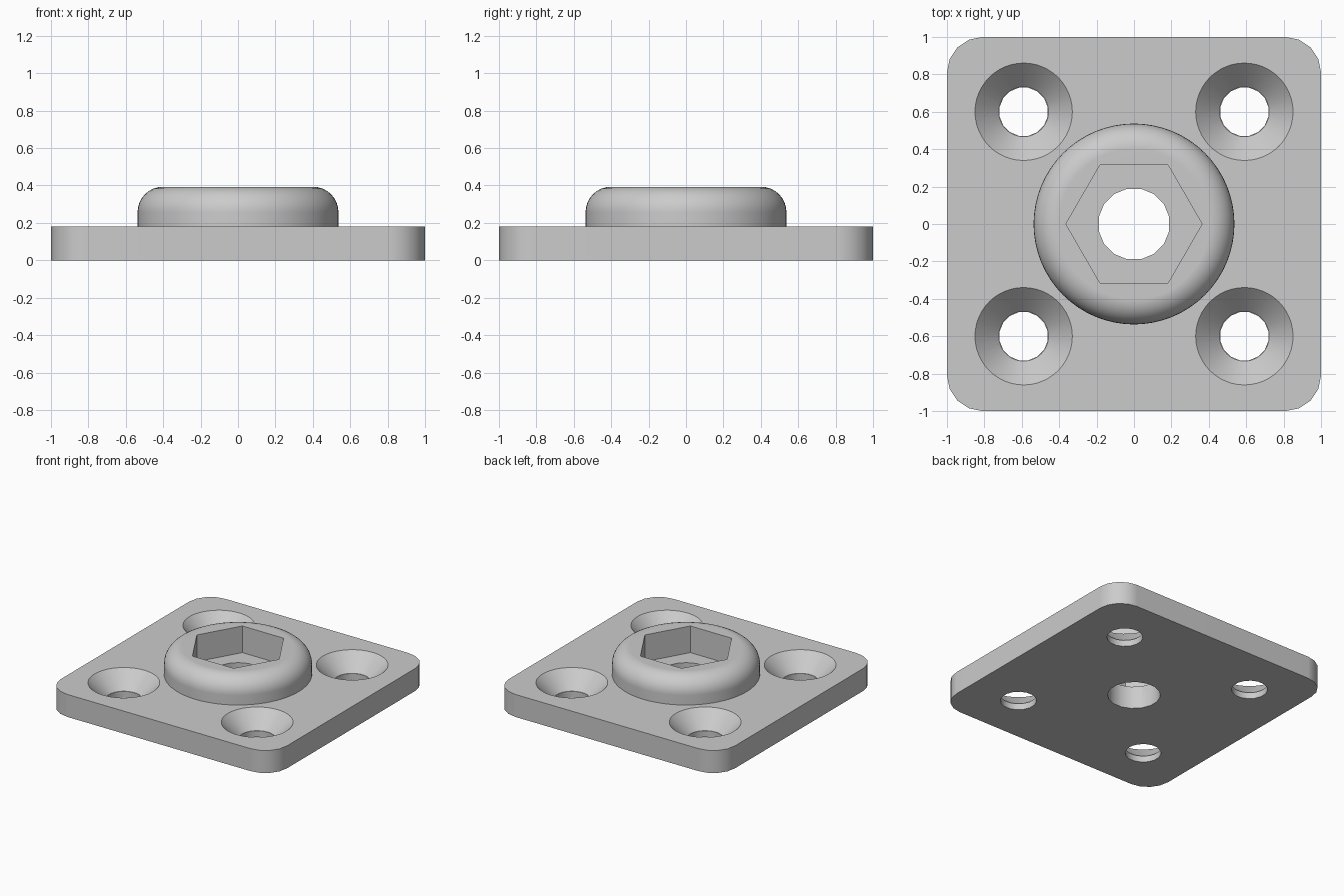
import bpy, bmesh, math

cube = bpy.data.objects.get("Cube")
if cube:
    bpy.data.objects.remove(cube, do_unlink=True)

PLATE_Z, TOP_Z = 0.18, 0.393

grey = bpy.data.materials.new("plain grey")
grey.use_nodes = True
colour = (0.6, 0.6, 0.6, 1)
grey.diffuse_color = colour
grey.node_tree.nodes["Principled BSDF"].inputs["Base Color"].default_value = colour


def prism(name, sides, r_low, r_high, z0, z1, x=0, y=0, turn=0):
    """Upright prism or cone frustum between two heights."""
    bpy.ops.mesh.primitive_cone_add(vertices=sides, radius1=r_low, radius2=r_high,
                                    depth=z1 - z0, location=(x, y, (z0 + z1) / 2),
                                    rotation=(0, 0, turn))
    ob = bpy.context.object
    ob.name = name
    ob.data.materials.append(grey)
    return ob


def bevel(ob, pick, width, segments):
    """Round the edges chosen by pick."""
    bm = bmesh.new()
    bm.from_mesh(ob.data)
    bmesh.ops.bevel(bm, geom=[e for e in bm.edges if pick(e)], offset=width,
                    offset_type='OFFSET', segments=segments, profile=0.5,
                    affect='EDGES', clamp_overlap=True)
    bm.to_mesh(ob.data)
    bm.free()


def cut(ob, cutter):
    """Subtract a cutter and discard it."""
    cutter.hide_render = True
    mod = ob.modifiers.new("cut", 'BOOLEAN')
    mod.operation, mod.solver, mod.object = 'DIFFERENCE', 'EXACT', cutter
    bpy.context.view_layer.objects.active = ob
    bpy.ops.object.modifier_apply(modifier=mod.name)
    bpy.data.objects.remove(cutter, do_unlink=True)


def finish(ob):
    """Smooth the curved faces and keep the flats clean."""
    bpy.ops.object.select_all(action='DESELECT')
    ob.select_set(True)
    bpy.context.view_layer.objects.active = ob
    bpy.ops.object.shade_smooth_by_angle(angle=math.radians(30))
    mod = ob.modifiers.new("clean flats", 'WEIGHTED_NORMAL')
    mod.keep_sharp = True


# Base plate with rounded corners
bpy.ops.mesh.primitive_cube_add(size=2, location=(0, 0, PLATE_Z / 2))
plate = bpy.context.object
plate.name = "base_plate"
plate.scale.z = PLATE_Z / 2
bpy.ops.object.transform_apply(location=True, rotation=False, scale=True)
plate.data.materials.append(grey)
bevel(plate, lambda e: abs(e.verts[0].co.z - e.verts[1].co.z) > 0.1, 0.19, 4)

# Countersunk screw holes and the central bore
half_step = math.pi / 16
for x in (-0.59, 0.59):
    for y in (-0.6, 0.6):
        cut(plate, prism("bore_cutter", 16, 0.131, 0.131, -0.1, 0.1, x, y, half_step))
        cut(plate, prism("countersink_cutter", 48, 0.133, 0.28, 0.05, 0.2, x, y))
cut(plate, prism("centre_cutter", 16, 0.192, 0.192, -0.1, 0.3, turn=half_step))
finish(plate)

# Round boss with a filleted rim and hexagonal pocket, seated in the plate
boss = prism("round_boss", 64, 0.537, 0.537, PLATE_Z - 0.02, TOP_Z)
bevel(boss, lambda e: min(v.co.z for v in e.verts) > 0, 0.135, 8)
cut(boss, prism("hex_cutter", 6, 0.364, 0.364, 0, 0.6, turn=math.pi / 6))
finish(boss)
